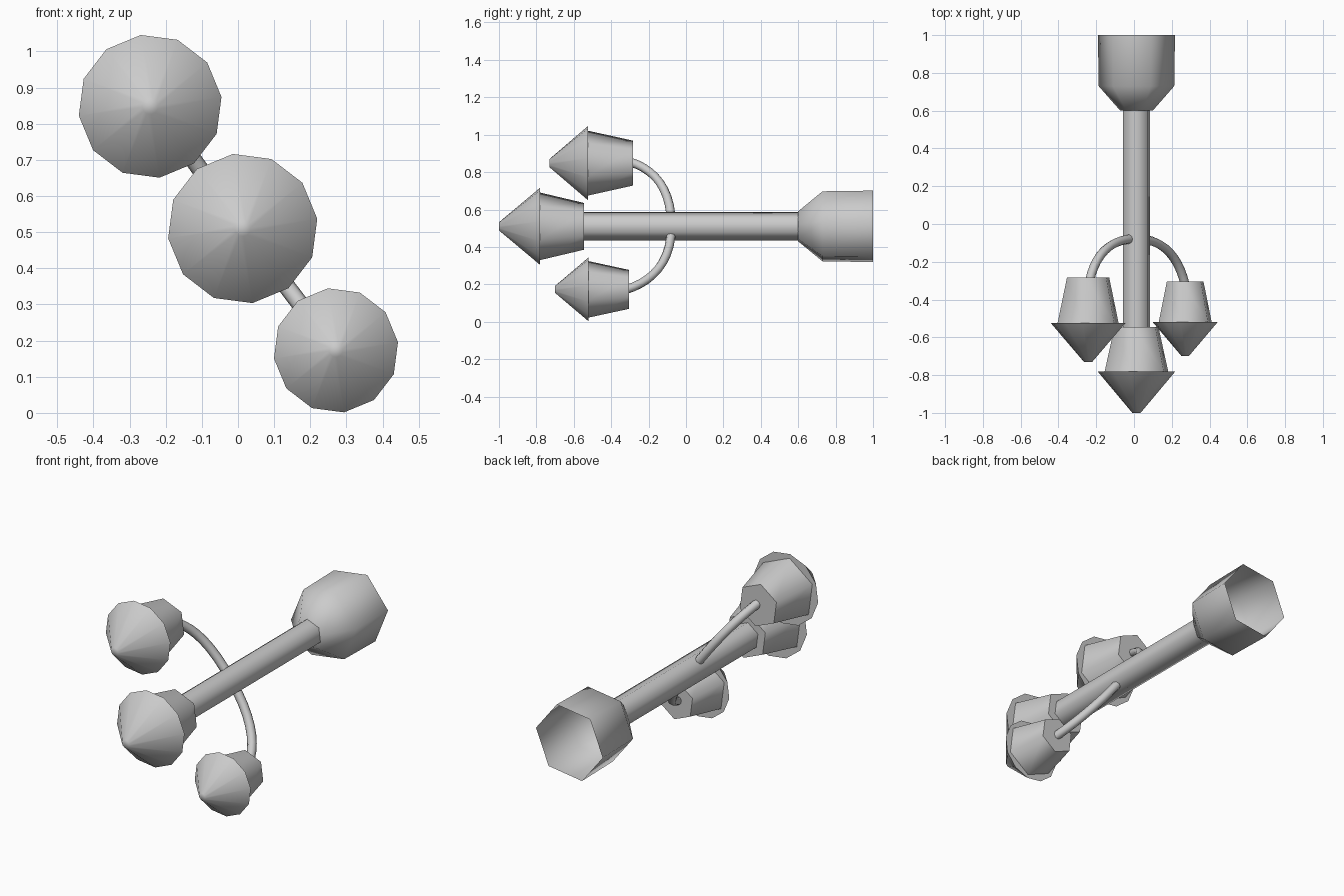
import bpy, bmesh
from math import cos, sin, radians
from mathutils import Vector

if "Cube" in bpy.data.objects:
    bpy.data.objects.remove(bpy.data.objects["Cube"])


def loft(name, cx, cz, rings, sides, turn, cap_front=True, cap_back=True):
    """Polygon rings (y, radius) lofted along y around (cx, cz)."""
    bm = bmesh.new()
    loops = []
    for y, r in rings:
        loops.append([bm.verts.new((cx + r * cos(radians(turn + 360 * i / sides)), y,
                                    cz + r * sin(radians(turn + 360 * i / sides))))
                      for i in range(sides)])
    for a, b in zip(loops, loops[1:]):
        for i in range(sides):
            j = (i + 1) % sides
            bm.faces.new((a[i], b[i], b[j], a[j]))
    if cap_front:
        bm.faces.new(loops[0])
    if cap_back:
        bm.faces.new(loops[-1][::-1])
    if cap_front and cap_back:
        bmesh.ops.recalc_face_normals(bm, faces=bm.faces)
    me = bpy.data.meshes.new(name)
    bm.to_mesh(me)
    bm.free()
    ob = bpy.data.objects.new(name, me)
    bpy.context.collection.objects.link(ob)
    bpy.ops.object.select_all(action='DESELECT')
    bpy.context.view_layer.objects.active = ob
    ob.select_set(True)
    bpy.ops.object.shade_smooth_by_angle(angle=radians(65))
    return ob


def arm(name, start, end, r):
    """Curved tube leaving the shaft sideways and turning to the front."""
    cu = bpy.data.curves.new(name, 'CURVE')
    cu.dimensions = '3D'
    cu.bevel_depth = r
    cu.bevel_resolution = 2
    cu.resolution_u = 10
    sp = cu.splines.new('BEZIER')
    sp.bezier_points.add(1)
    s, e = Vector(start), Vector(end)
    side = Vector((e.x - s.x, 0, e.z - s.z))
    back = Vector((side.x * -0.12, 0.13, side.z * -0.12))
    for p, co, h in ((sp.bezier_points[0], s, side * 0.6),
                     (sp.bezier_points[1], e, -back)):
        p.handle_left_type = p.handle_right_type = 'FREE'
        p.co, p.handle_right, p.handle_left = co, co + h, co - h
    ob = bpy.data.objects.new(name, cu)
    bpy.context.collection.objects.link(ob)


CX, CZ = 0.013, 0.51

# Central shaft and open flared socket at the back
loft("shaft", CX, CZ, [(-0.56, 0.077), (0.61, 0.077)], 6, 97.5)
loft("socket", CX, CZ, [(0.60, 0.087), (0.73, 0.202), (1.0, 0.206)], 6, 8,
     cap_back=False)

# Heads: name, x, z, tip y, rim y, back y, cone radius, collar radii, tip radius
heads = [
    ("centre", CX, CZ, -1.0, -0.78, -0.545, 0.208, 0.182, 0.126, 0.022),
    ("upper", -0.243, 0.848, -0.73, -0.525, -0.283, 0.199, 0.175, 0.121, 0.022),
    ("lower", 0.271, 0.173, -0.70, -0.52, -0.305, 0.173, 0.152, 0.105, 0.019),
]
for n, x, z, tip, rim, back, rc, r1, r2, rt in heads:
    loft(n + "_cone", x, z, [(tip, rt), (rim, rc)], 12, 7.5)
    loft(n + "_collar", x, z, [(rim, r1), (back, r2)], 6, 97.5)

# Curved side arms
arm("upper_arm", (CX, -0.078, CZ), (-0.235, -0.30, 0.855), 0.024)
arm("lower_arm", (CX, -0.078, CZ), (0.27, -0.32, 0.172), 0.024)
